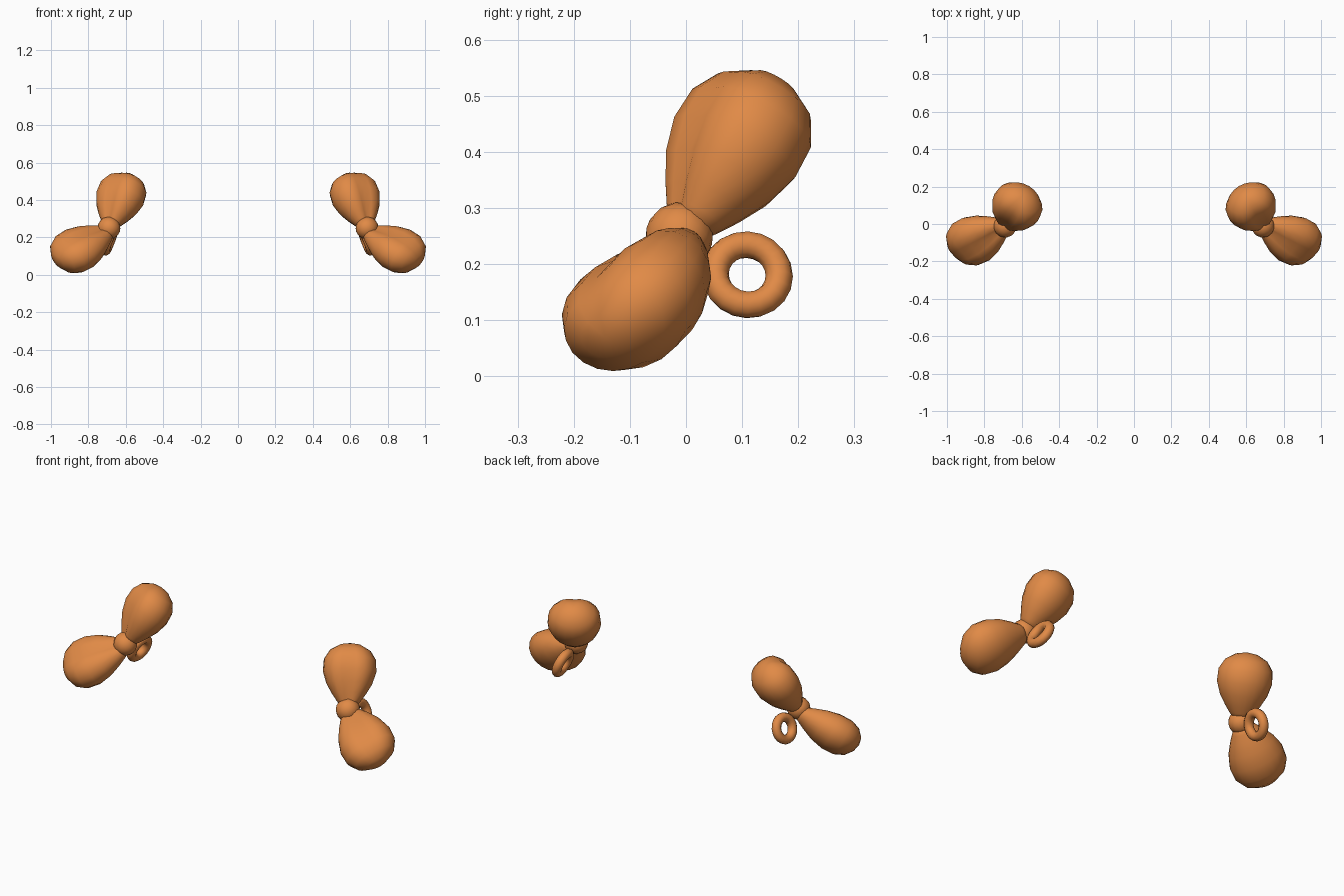
import bpy, bmesh, math
from mathutils import Vector

if "Cube" in bpy.data.objects:
    bpy.data.objects.remove(bpy.data.objects["Cube"])

orange = bpy.data.materials.new("warm_orange")
orange.diffuse_color = (0.75, 0.255, 0.062, 1)
orange.use_nodes = True
orange.node_tree.nodes["Principled BSDF"].inputs["Base Color"].default_value = orange.diffuse_color


def finish(name, bm):
    """Turn a bmesh into a smooth object mirrored across x."""
    bmesh.ops.recalc_face_normals(bm, faces=bm.faces)
    me = bpy.data.meshes.new(name)
    bm.to_mesh(me)
    bm.free()
    me.materials.append(orange)
    ob = bpy.data.objects.new(name, me)
    bpy.context.collection.objects.link(ob)
    mod = ob.modifiers.new("mirror", 'MIRROR')
    mod.use_mirror_merge = False
    bpy.ops.object.select_all(action='DESELECT')
    ob.select_set(True)
    bpy.context.view_layer.objects.active = ob
    bpy.ops.object.shade_smooth_by_angle(angle=math.radians(60))


def frame(axis, up):
    """Right-handed frame: z along the axis, x toward up."""
    z = Vector(axis).normalized()
    x = Vector(up)
    x = (x - z * x.dot(z)).normalized()
    return x, z.cross(x), z


# (fraction of length, radius) from the knot to the tip
PROFILE = [(0, .036), (.09, .057), (.2, .08), (.36, .108), (.55, .126),
           (.74, .123), (.88, .097), (.97, .05)]
SIDES = 20


def lobe(name, base, axis, groove, length, front, back, wide):
    """Flattened, puffed bow lobe with a crease on its front."""
    x, y, z = frame(axis, groove)
    base = Vector(base)
    bm = bmesh.new()
    rings = []
    for t, r in PROFILE:
        ring = []
        for i in range(SIDES):
            a = 2 * math.pi * i / SIDES
            off = min(a, 2 * math.pi - a)
            dent = .36 * (1 - .65 * t) * math.exp(-(off / .38) ** 2)
            rad = r * (1 - dent)
            c = math.cos(a)
            ring.append(bm.verts.new(base + z * (t * length)
                        + x * (rad * c * (front if c > 0 else back))
                        + y * (rad * math.sin(a) * wide)))
        rings.append(ring)
    for lo, hi in zip(rings, rings[1:]):
        for i in range(SIDES):
            j = (i + 1) % SIDES
            bm.faces.new((lo[i], lo[j], hi[j], hi[i]))
    tip = bm.verts.new(base + z * length)
    for i in range(SIDES):
        bm.faces.new((rings[-1][i], rings[-1][(i + 1) % SIDES], tip))
    bm.faces.new(rings[0][::-1])
    finish(name, bm)


# Bow lobes
lobe("upper_lobe", (.685, 0, .26), (-.30, .485, .825), (.43, -.70, .57),
     .328, .95, .92, 1.08)
lobe("lower_lobe", (.69, -.005, .235), (.795, -.393, -.464), (.2, -.65, .75),
     .357, .82, .86, 1.12)

# Knot between the lobes
x, y, z = frame((.65, -.5, -.75), (.3, -.8, .6))
bm = bmesh.new()
bmesh.ops.create_uvsphere(bm, u_segments=16, v_segments=10, radius=1)
for v in bm.verts:
    c = v.co.copy()
    v.co = Vector((.69, -.012, .25)) + x * c.x * .06 + y * c.y * .062 + z * c.z * .06
finish("knot", bm)

# Tilted ring behind the knot
x, y, z = frame((.93, .1, .36), (0, 1, 0))
bm = bmesh.new()
N, M, MAJOR, MINOR = 20, 10, .0575, .0245
centre = Vector((.687, .109, .181))
grid = []
for i in range(N):
    a = 2 * math.pi * i / N
    out = x * math.cos(a) + y * math.sin(a)
    grid.append([bm.verts.new(centre + out * (MAJOR + MINOR * math.cos(b)) + z * MINOR * math.sin(b))
                 for b in (2 * math.pi * k / M for k in range(M))])
for i in range(N):
    for k in range(M):
        n, m = (i + 1) % N, (k + 1) % M
        bm.faces.new((grid[i][k], grid[n][k], grid[n][m], grid[i][m]))
finish("ring", bm)
